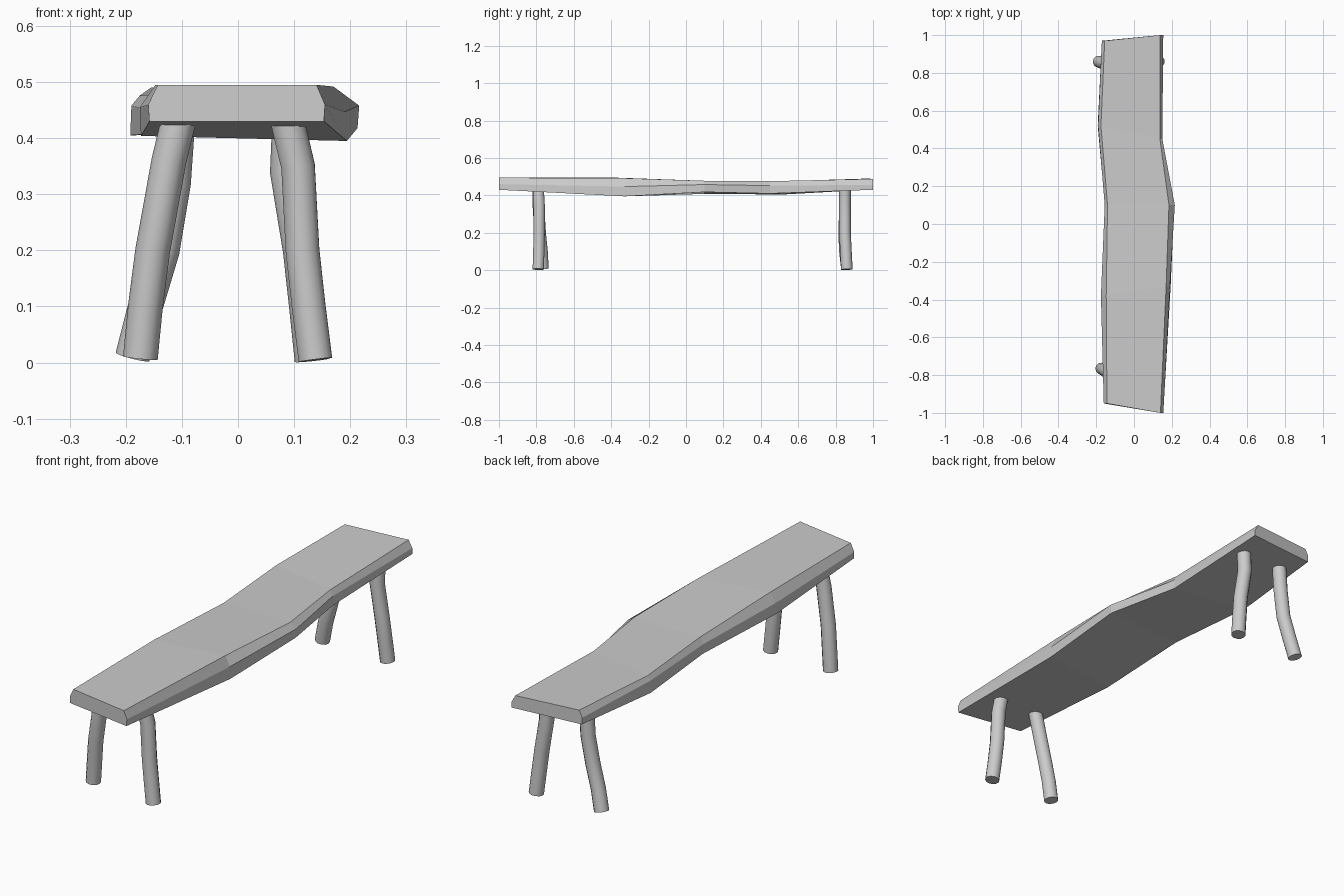
import bpy, bmesh, math

if "Cube" in bpy.data.objects:
    bpy.data.objects.remove(bpy.data.objects["Cube"])

# Seat: a hewn plank lofted through six-sided sections.
# Each section: left y, right y, then (x, z) of
# top left, top right, mid right, bottom right, bottom left, mid left
SECTIONS = [
    (-0.95, -1.00, [(-.143, .495), (.140, .495), (.155, .460), (.153, .430), (-.158, .430), (-.160, .460)]),
    (-0.38, -0.33, [(-.147, .495), (.170, .492), (.190, .447), (.194, .395), (-.173, .404), (-.175, .455)]),
    (0.10, 0.10, [(-.140, .478), (.185, .478), (.216, .458), (.213, .418), (-.154, .408), (-.155, .450)]),
    (0.52, 0.45, [(-.175, .476), (.137, .476), (.150, .452), (.150, .410), (-.192, .405), (-.190, .458)]),
    (0.97, 1.00, [(-.155, .490), (.137, .488), (.155, .456), (.155, .430), (-.168, .430), (-.170, .460)]),
]

bm = bmesh.new()
rings = []
for y_left, y_right, pts in SECTIONS:
    rings.append([bm.verts.new((x, y_left if x < 0 else y_right, z)) for x, z in pts])
for a, b in zip(rings, rings[1:]):
    for i in range(6):
        j = (i + 1) % 6
        bm.faces.new((a[i], a[j], b[j], b[i]))
bm.faces.new(rings[0])
bm.faces.new(rings[-1])
bmesh.ops.recalc_face_normals(bm, faces=bm.faces)
mesh = bpy.data.meshes.new("seat")
bm.to_mesh(mesh)
bm.free()
seat = bpy.data.objects.new("seat", mesh)
bpy.context.collection.objects.link(seat)


# Legs: crooked round branches swept along a short path
def make_leg(name, path, radius=0.031):
    curve = bpy.data.curves.new(name, 'CURVE')
    curve.dimensions = '3D'
    curve.bevel_depth = radius
    curve.bevel_resolution = 4
    curve.use_fill_caps = True
    spline = curve.splines.new('POLY')
    spline.points.add(len(path) - 1)
    for p, co in zip(spline.points, path):
        p.co = (*co, 1)
    leg = bpy.data.objects.new(name, curve)
    bpy.context.collection.objects.link(leg)
    bpy.ops.object.select_all(action='DESELECT')
    leg.select_set(True)
    bpy.context.view_layer.objects.active = leg
    bpy.ops.object.convert(target='MESH')
    bpy.ops.object.shade_smooth_by_angle(angle=math.radians(40))


make_leg("front_left_leg", [(-.105, -.79, .435), (-.123, -.79, .36), (-.152, -.78, .20),
                            (-.165, -.77, .10), (-.174, -.765, .008)])
make_leg("front_right_leg", [(.087, -.79, .435), (.107, -.785, .35), (.115, -.785, .20),
                             (.126, -.787, .10), (.138, -.79, .005)])
make_leg("back_left_leg", [(-.107, .85, .435), (-.115, .85, .32), (-.135, .845, .20),
                           (-.165, .85, .10), (-.188, .86, .010)])
make_leg("back_right_leg", [(.092, .85, .435), (.088, .85, .34), (.111, .85, .20),
                            (.122, .855, .10), (.132, .86, .004)])
